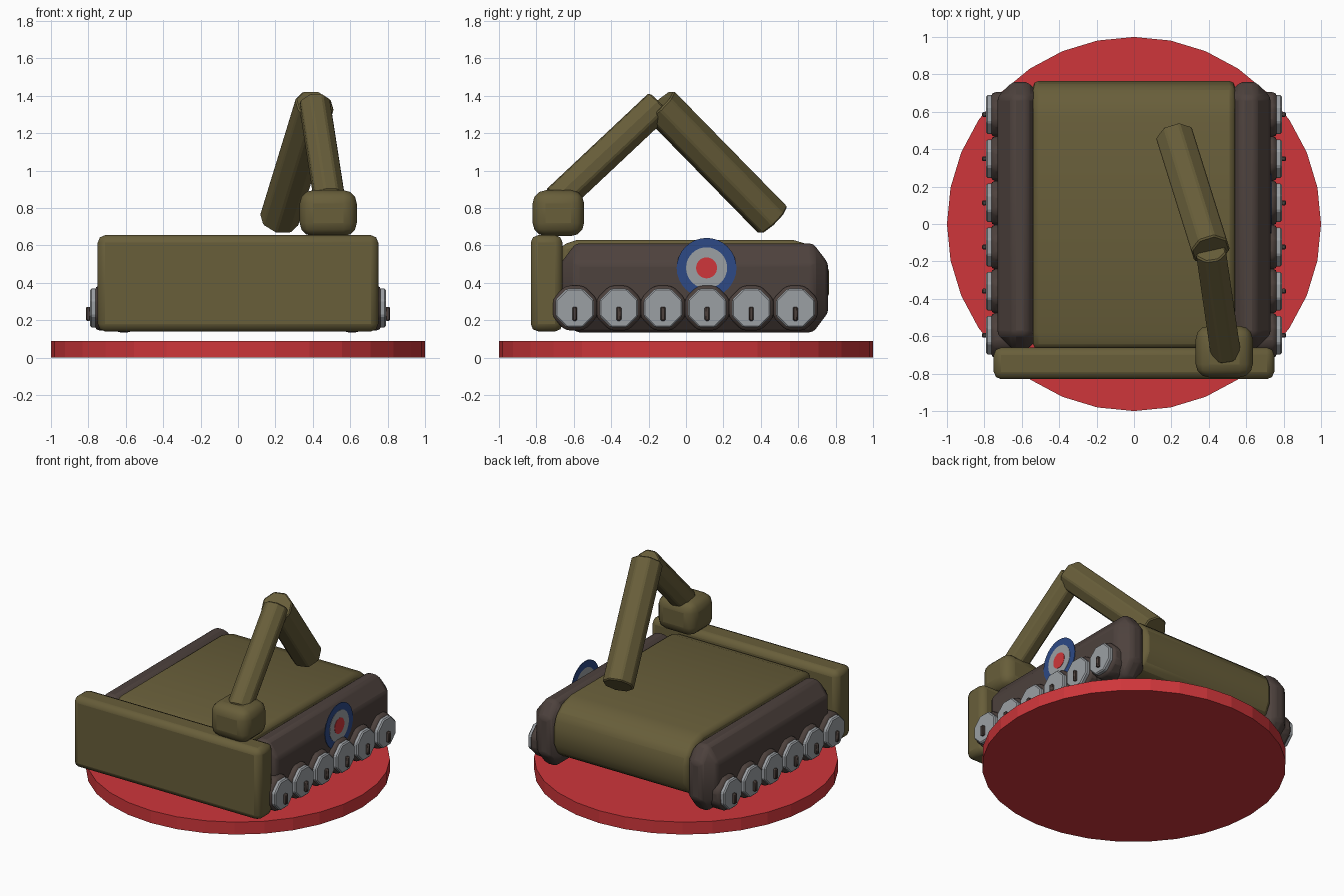
import bpy, bmesh, math
from mathutils import Vector, Matrix

cube = bpy.data.objects.get("Cube")
if cube:
    bpy.data.objects.remove(cube, do_unlink=True)


def material(name, rgb):
    m = bpy.data.materials.new(name)
    m.use_nodes = True
    m.diffuse_color = (*rgb, 1)
    m.node_tree.nodes["Principled BSDF"].inputs["Base Color"].default_value = (*rgb, 1)
    return m


RED = material("red", (0.62, 0.037, 0.043))
OLIVE = material("olive", (0.138, 0.112, 0.042))
BROWN = material("dark brown", (0.075, 0.054, 0.047))
GREY = material("light grey", (0.33, 0.35, 0.37))
BLUE = material("blue", (0.026, 0.068, 0.24))


def finish(name, bm, mat, bevel=0, segments=2, smooth=True):
    bmesh.ops.recalc_face_normals(bm, faces=bm.faces)
    mesh = bpy.data.meshes.new(name)
    bm.to_mesh(mesh)
    bm.free()
    mesh.materials.append(mat)
    ob = bpy.data.objects.new(name, mesh)
    bpy.context.collection.objects.link(ob)
    if bevel:
        mod = ob.modifiers.new("Bevel", "BEVEL")
        mod.width, mod.segments = bevel, segments
        mod.limit_method = "ANGLE"
    if smooth:
        bpy.ops.object.select_all(action="DESELECT")
        ob.select_set(True)
        bpy.context.view_layer.objects.active = ob
        bpy.ops.object.shade_smooth_by_angle(angle=math.radians(32))
    return ob


def box(name, lo, hi, mat, bevel=0, segments=2):
    lo, hi = Vector(lo), Vector(hi)
    bm = bmesh.new()
    bmesh.ops.create_cube(bm, size=1)
    bmesh.ops.scale(bm, vec=hi - lo, verts=bm.verts)
    bmesh.ops.translate(bm, vec=(lo + hi) / 2, verts=bm.verts)
    return finish(name, bm, mat, bevel, segments)


def rod(name, a, b, radius, sides, mat, turn=0, bevel=0, segments=1, smooth=False):
    """Cylinder whose axis runs from a to b."""
    a, b = Vector(a), Vector(b)
    bm = bmesh.new()
    bmesh.ops.create_cone(bm, cap_ends=True, segments=sides, radius1=radius,
                          radius2=radius, depth=(b - a).length)
    place = (Matrix.Translation((a + b) / 2)
             @ (b - a).to_track_quat("Z", "Y").to_matrix().to_4x4()
             @ Matrix.Rotation(turn, 4, "Z"))
    bm.transform(place)
    return finish(name, bm, mat, bevel, segments, smooth)


# Display base
rod("base", (0, 0, 0), (0, 0, 0.09), 1, 32, RED)

# Hull: side profile extruded across the width
profile = [(-0.67, 0.2), (-0.67, 0.6), (-0.58, 0.63), (0.57, 0.63), (0.67, 0.6),
           (0.74, 0.54), (0.765, 0.46), (0.765, 0.34), (0.72, 0.25), (0.62, 0.2)]
bm = bmesh.new()
face = bm.faces.new([bm.verts.new((-0.54, y, z)) for y, z in profile])
side = bmesh.ops.extrude_face_region(bm, geom=[face])
bmesh.ops.translate(bm, vec=(1.08, 0, 0),
                    verts=[v for v in side["geom"] if isinstance(v, bmesh.types.BMVert)])
finish("hull", bm, OLIVE, 0.03)

# Front plate and arm socket
box("front_plate", (-0.75, -0.83, 0.14), (0.75, -0.66, 0.655), OLIVE, 0.04)
box("arm_socket", (0.33, -0.82, 0.65), (0.635, -0.545, 0.895), OLIVE, 0.07, 3)

# Folded arm
elbow = (0.41, -0.142, 1.355)
rod("lower_arm", (0.49, -0.69, 0.84), elbow, 0.087, 8, OLIVE, math.pi / 8, 0.008)
rod("upper_arm", elbow, (0.22, 0.465, 0.735), 0.108, 8, OLIVE, math.pi / 8, 0.008)

for s, label in ((1, "left"), (-1, "right")):
    # Track housing: chamfered block, stretched upward for steeper shoulders
    bm = bmesh.new()
    bmesh.ops.create_cube(bm, size=1)
    bmesh.ops.scale(bm, vec=(0.24, 1.43, 0.36), verts=bm.verts)
    bmesh.ops.bevel(bm, geom=bm.edges[:], offset=0.08, segments=1, affect="EDGES")
    bmesh.ops.scale(bm, vec=(1, 1, 1.32), verts=bm.verts)
    bmesh.ops.translate(bm, vec=(s * 0.61, 0.045, 0.373), verts=bm.verts)
    finish(f"{label}_track", bm, BROWN, 0.02)

    # Road wheels: drum, pale disc and axle tab
    for i in range(6):
        y, z, n = -0.595 + 0.236 * i, 0.265, f"{label}_wheel_{i + 1}"
        rod(n + "_drum", (s * 0.64, y, z), (s * 0.765, y, z), 0.13, 8, BROWN,
            math.pi / 8, 0.025, 2, True)
        rod(n + "_disc", (s * 0.74, y, z), (s * 0.79, y, z), 0.112, 8, GREY,
            math.pi / 8, 0.008)
        box(n + "_tab", (s * 0.8 - 0.013, y - 0.013, 0.197),
            (s * 0.8 + 0.013, y + 0.013, 0.272), BROWN, 0.006, 1)

# Ring badge on the left side
for i, (radius, mat) in enumerate(((0.16, BLUE), (0.11, GREY), (0.056, RED))):
    rod(f"badge_ring_{i + 1}", (0.731, 0.11, 0.48), (0.735 + 0.002 * i, 0.11, 0.48),
        radius, 32, mat)
